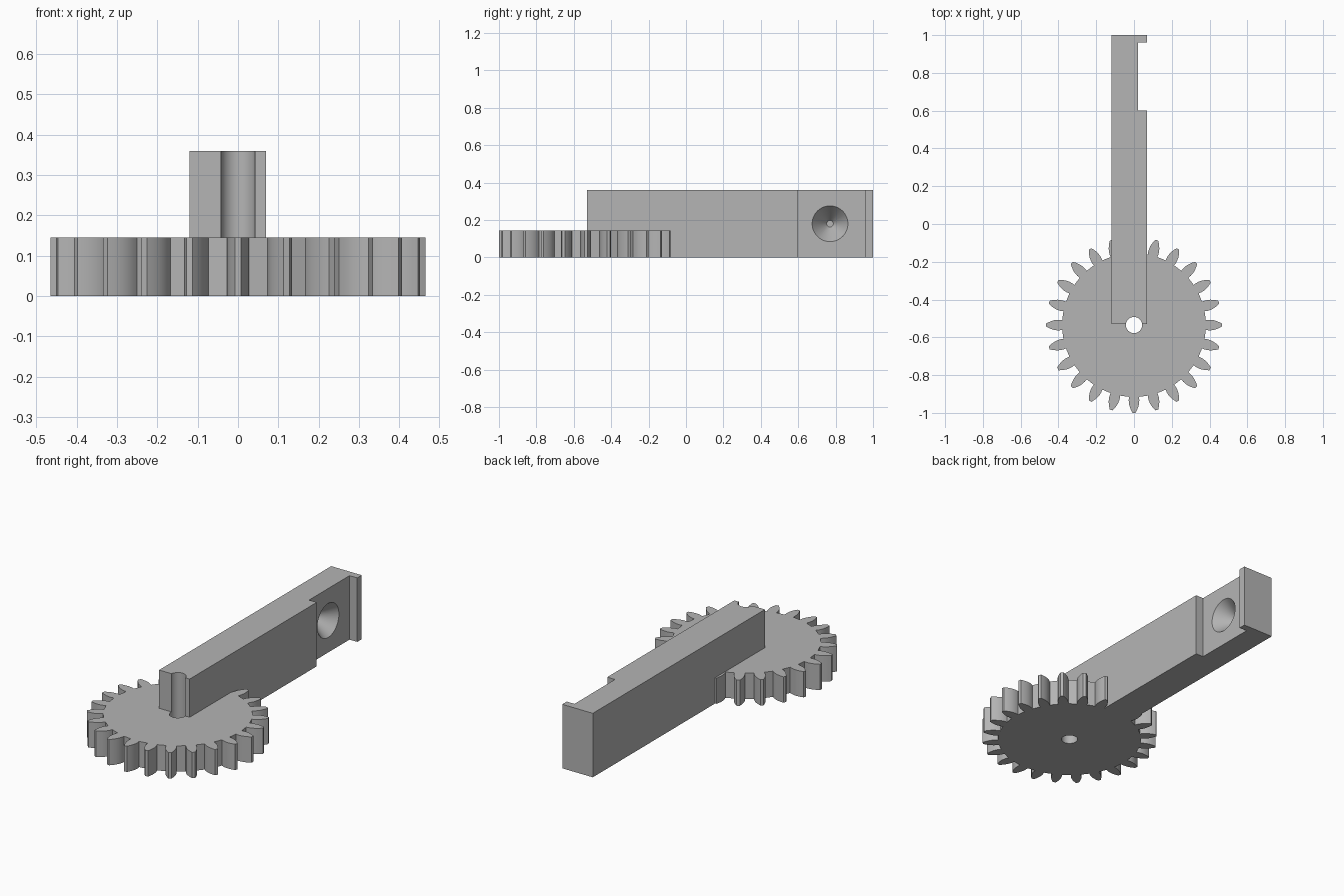
import bpy, bmesh, math
from mathutils import Matrix, Vector

cube = bpy.data.objects.get("Cube")
if cube:
    bpy.data.objects.remove(cube, do_unlink=True)

grey = bpy.data.materials.new("plain grey")
grey.use_nodes = True
colour = (0.46, 0.46, 0.46, 1)
grey.diffuse_color = colour
grey.node_tree.nodes["Principled BSDF"].inputs["Base Color"].default_value = colour

AXLE_Y = -0.535
GEAR_HEIGHT, ARM_HEIGHT = 0.145, 0.36
TEETH = 24


def finish(bm, name):
    bmesh.ops.recalc_face_normals(bm, faces=bm.faces)
    mesh = bpy.data.meshes.new(name)
    bm.to_mesh(mesh)
    bm.free()
    mesh.materials.append(grey)
    obj = bpy.data.objects.new(name, mesh)
    bpy.context.collection.objects.link(obj)
    return obj


def prism(name, outline, height):
    """Extrude a flat outline upward from the ground."""
    bm = bmesh.new()
    face = bm.faces.new([bm.verts.new((x, y, 0)) for x, y in outline])
    top = bmesh.ops.extrude_face_region(bm, geom=[face])["geom"]
    verts = [v for v in top if isinstance(v, bmesh.types.BMVert)]
    bmesh.ops.translate(bm, verts=verts, vec=(0, 0, height))
    return finish(bm, name)


def cone(name, r1, r2, depth, matrix):
    bm = bmesh.new()
    bmesh.ops.create_cone(bm, cap_ends=True, segments=48, radius1=r1,
                          radius2=r2, depth=depth, matrix=matrix)
    obj = finish(bm, name)
    obj.hide_render = True
    return obj


def select_only(obj):
    bpy.ops.object.select_all(action='DESELECT')
    obj.select_set(True)
    bpy.context.view_layer.objects.active = obj


def cut(obj, cutter):
    select_only(obj)
    mod = obj.modifiers.new("cut", 'BOOLEAN')
    mod.operation = 'DIFFERENCE'
    mod.solver = 'EXACT'
    mod.object = cutter
    bpy.ops.object.modifier_apply(modifier=mod.name)


# Gear: one rounded tooth section repeated around the axle
flank = [(0.38, 0.026), (0.395, 0.028), (0.41, 0.0275), (0.425, 0.025),
         (0.44, 0.020), (0.453, 0.0145), (0.465, 0.008)]
tooth = [(r, -w) for r, w in flank] + [(r, w) for r, w in reversed(flank)]
outline = []
for i in range(TEETH):
    turn = Matrix.Rotation(math.tau * i / TEETH, 2)
    for point in tooth:
        x, y = turn @ Vector(point)
        outline.append((x, y + AXLE_Y))
gear = prism("gear", outline, GEAR_HEIGHT)

# Lever arm with a shallow recess near its far end
left, right, recess = -0.12, 0.07, 0.022
arm = prism("lever_arm", [
    (left, -0.53), (right, -0.53), (right, 0.6), (recess, 0.6),
    (recess, 0.96), (right, 0.96), (right, 1.0), (left, 1.0)], ARM_HEIGHT)

# Axle bore through the gear and the end of the arm
bore = cone("bore_cutter", 0.043, 0.043, 1.0, Matrix.Translation((0, AXLE_Y, 0.2)))
cut(gear, bore)
cut(arm, bore)

# Conical socket sunk into the recess
depth = 0.1
socket = cone("socket_cutter", 0.018, 0.096, depth,
              Matrix.Translation((recess - depth / 2 + 0.0005, 0.77, ARM_HEIGHT / 2))
              @ Matrix.Rotation(math.pi / 2, 4, 'Y'))
cut(arm, socket)

for cutter in (bore, socket):
    bpy.data.objects.remove(cutter, do_unlink=True)

for obj in (gear, arm):
    select_only(obj)
    bpy.ops.object.shade_smooth_by_angle(angle=math.radians(30))
